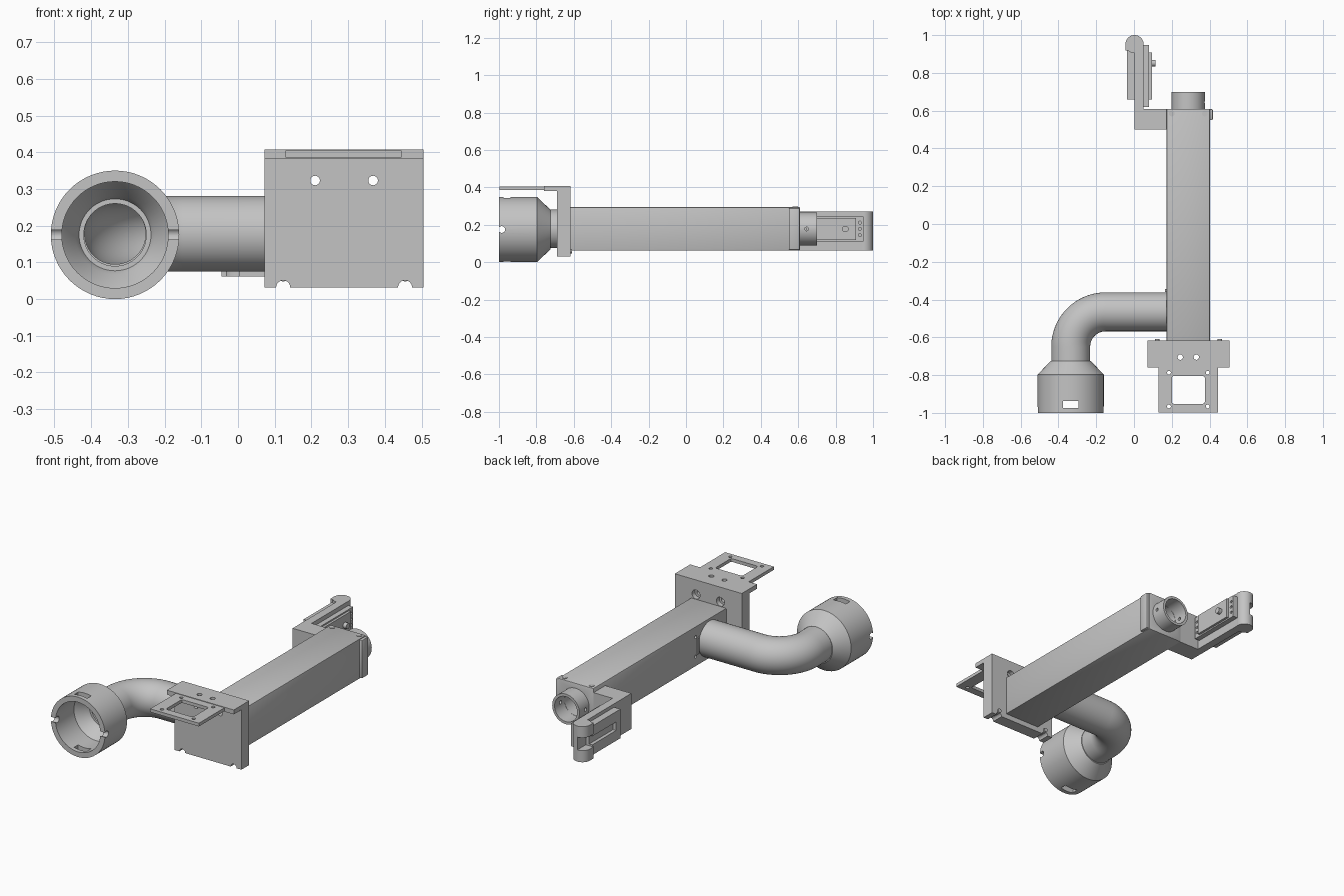
import bpy, bmesh, math
from mathutils import Vector, Matrix

old = bpy.data.objects.get("Cube")
if old:
    bpy.data.objects.remove(old, do_unlink=True)

grey = bpy.data.materials.new("plain grey")
grey.use_nodes = True
COLOUR = (0.55, 0.55, 0.55, 1)
grey.diffuse_color = COLOUR
grey.node_tree.nodes["Principled BSDF"].inputs["Base Color"].default_value = COLOUR
AXES = {"x": Vector((1, 0, 0)), "y": Vector((0, 1, 0)), "z": Vector((0, 0, 1))}


def finish(name, bm):
    bmesh.ops.recalc_face_normals(bm, faces=bm.faces[:])
    mesh = bpy.data.meshes.new(name)
    bm.to_mesh(mesh)
    bm.free()
    mesh.materials.append(grey)
    ob = bpy.data.objects.new(name, mesh)
    bpy.context.collection.objects.link(ob)
    return ob


def box(name, xs, ys, zs, bevel=0):
    bm = bmesh.new()
    bmesh.ops.create_cube(bm, size=1)
    for v in bm.verts:
        v.co = Vector([s[0] if c < 0 else s[1] for c, s in zip(v.co, (xs, ys, zs))])
    if bevel:
        bmesh.ops.bevel(bm, geom=bm.edges[:], offset=bevel, segments=2, affect='EDGES', profile=0.5)
    return finish(name, bm)


def rod(name, centre, axis, radius, length, sides=32):
    bm = bmesh.new()
    turn = AXES["z"].rotation_difference(AXES[axis]).to_matrix().to_4x4()
    bmesh.ops.create_cone(bm, cap_ends=True, segments=sides, radius1=radius, radius2=radius,
                          depth=length, matrix=Matrix.Translation(centre) @ turn)
    return finish(name, bm)


def ring_skin(name, rings, sides=64):
    """Closed hollow skin through rings given as (centre, sideways direction, radius)."""
    bm = bmesh.new()
    loops = []
    for centre, side, radius in rings:
        loops.append([bm.verts.new(Vector(centre) + radius * (side * math.cos(a) + AXES["z"] * math.sin(a)))
                      for a in (math.tau * i / sides for i in range(sides))])
    for a, b in zip(loops, loops[1:] + loops[:1]):
        for i in range(sides):
            j = (i + 1) % sides
            bm.faces.new((a[i], a[j], b[j], b[i]))
    return finish(name, bm)


def lathe_y(name, x, z, profile):
    return ring_skin(name, [((x, y, z), AXES["x"], r) for y, r in profile])


def cut(ob, *cutters):
    bpy.context.view_layer.objects.active = ob
    for c in cutters:
        c.hide_render = True
        m = ob.modifiers.new("cut", 'BOOLEAN')
        m.operation, m.solver, m.object = 'DIFFERENCE', 'EXACT', c
        bpy.ops.object.modifier_apply(modifier=m.name)
        bpy.data.objects.remove(c, do_unlink=True)


MID = 0.178
TUBE_X = 0.287

# Main beam with a bore at the rear
beam = box("main_beam", (0.172, 0.402), (-0.63, 0.61), (0.062, 0.295), 0.006)
cut(beam, rod("bore", (TUBE_X, 0.5, MID), "y", 0.072, 0.4, 48))
for z in (0.12, 0.235):
    cut(beam, rod("side_hole", (0.172, -0.335, z), "x", 0.009, 0.03))
box("side_tab", (0.165, 0.18), (-0.36, -0.345), (0.13, 0.225))

# Rear side cheek and its screws
box("rear_cheek", (0.39, 0.417), (0.55, 0.608), (0.066, 0.29), 0.006)
for x in (0.2, 0.375):
    rod("rear_screw", (x, 0.585, 0.294), "z", 0.015, 0.008)

# Rear outlet tube
outlet = lathe_y("outlet_tube", TUBE_X, MID, [(0.58, 0.088), (0.7, 0.088), (0.7, 0.073), (0.58, 0.073)])
cut(outlet, rod("outlet_hole", (TUBE_X, 0.645, MID), "x", 0.01, 0.3))

# Elbow pipe, swept out along the centre line and back along the bore
BEND, CX, CY = 0.185, -0.15, -0.65
path = [(Vector((0.18, CY + BEND, MID)), AXES["y"])]
for i in range(25):
    a = math.pi / 2 * (1 + i / 24)
    out = Vector((math.cos(a), math.sin(a), 0))
    path.append((Vector((CX, CY, MID)) + BEND * out, out))
path.append((Vector((CX - BEND, -0.74, MID)), -AXES["x"]))
pipe = ring_skin("elbow_pipe", [(p, d, 0.103) for p, d in path] + [(p, d, 0.083) for p, d in reversed(path)])

# Flared socket at the end of the elbow
SX, SZ = CX - BEND, 0.175
socket = lathe_y("flared_socket", SX, SZ, [
    (-1, 0.175), (-0.797, 0.175), (-0.725, 0.106), (-0.725, 0.085),
    (-0.755, 0.085), (-0.755, 0.098), (-0.78, 0.108), (-0.83, 0.145), (-1, 0.145)])
cut(socket,
    box("slot_cutter", (SX - 0.042, SX + 0.042), (-0.975, -0.938), (-0.1, 0.5)),
    rod("notch_cutter", (SX, -0.985, SZ), "x", 0.018, 0.5),
    box("notch_mouth", (SX - 0.3, SX + 0.3), (-1.05, -0.99), (SZ - 0.013, SZ + 0.013)))

# Front mounting plate
plate = box("front_plate", (0.072, 0.505), (-0.69, -0.618), (0.032, 0.408))
for x in (0.21, 0.368):
    cut(plate, rod("plate_hole", (x, -0.65, 0.323), "y", 0.013, 0.2),
        rod("plate_counterbore", (x, -0.62, 0.323), "y", 0.026, 0.05))
for x in (0.123, 0.455):
    cut(plate, rod("foot_notch", (x, -0.65, 0.032), "y", 0.019, 0.2))
    rod("foot_screw", (x, -0.635, 0.06), "y", 0.012, 0.05)

# Top flange and its front tray with a window
flange = box("top_flange", (0.072, 0.505), (-0.76, -0.685), (0.382, 0.408))
for x in (0.245, 0.33):
    cut(plate, rod("flange_hole", (x, -0.705, 0.4), "z", 0.014, 0.1))
    cut(flange, rod("flange_hole", (x, -0.705, 0.4), "z", 0.014, 0.1))
tray = box("window_tray", (0.13, 0.445), (-0.997, -0.75), (0.386, 0.405))
window = box("window_cutter", (0.2, 0.375), (-0.952, -0.805), (0.3, 0.5), 0.01)
cut(tray, window)
for x in (0.185, 0.39):
    for y in (-0.966, -0.787):
        cut(tray, rod("tray_hole", (x, y, 0.4), "z", 0.01, 0.1))

# Rear arm: foot block, upright arm and rounded end
LOW, HIGH = 0.062, 0.27
box("arm_foot", (0.003, 0.18), (0.5, 0.608), (LOW, HIGH))
box("arm", (0.003, 0.05), (0.6, 0.955), (LOW, HIGH))
knob = rod("arm_knob", (0.003, 0.952, MID - 0.012), "z", 0.048, HIGH - LOW, 48)
cut(knob, box("knob_notch", (-0.1, 0.003), (0.85, 1.1), (0.13, 0.205)))
for zs in ((LOW, 0.13), (0.205, HIGH)):
    box("knob_root", (-0.045, 0.01), (0.918, 0.952), zs)

# Plates on both faces of the arm
outer = box("outer_arm_plate", (-0.038, 0.01), (0.66, 0.92), (0.08, 0.25))
cut(outer, box("plate_groove", (-0.06, -0.018), (0.7, 0.95), (0.14, 0.19)))
inner = box("inner_arm_plate", (0.045, 0.08), (0.62, 0.948), (0.112, 0.245))
for z in (0.145, MID, 0.212):
    for y in (0.637, 0.93):
        cut(inner, rod("pin_hole", (0.08, y, z), "x", 0.008, 0.02))
box("inner_raised_pad", (0.075, 0.094), (0.66, 0.908), (0.12, 0.237))
rod("arm_button", (0.1, 0.852, MID), "x", 0.017, 0.03)

# Smooth round surfaces, keep hard edges
bpy.ops.object.select_all(action='DESELECT')
for ob in bpy.context.collection.objects:
    if ob.type == 'MESH' and grey.name in ob.data.materials:
        ob.select_set(True)
        bpy.context.view_layer.objects.active = ob
bpy.ops.object.shade_smooth_by_angle(angle=math.radians(30))
